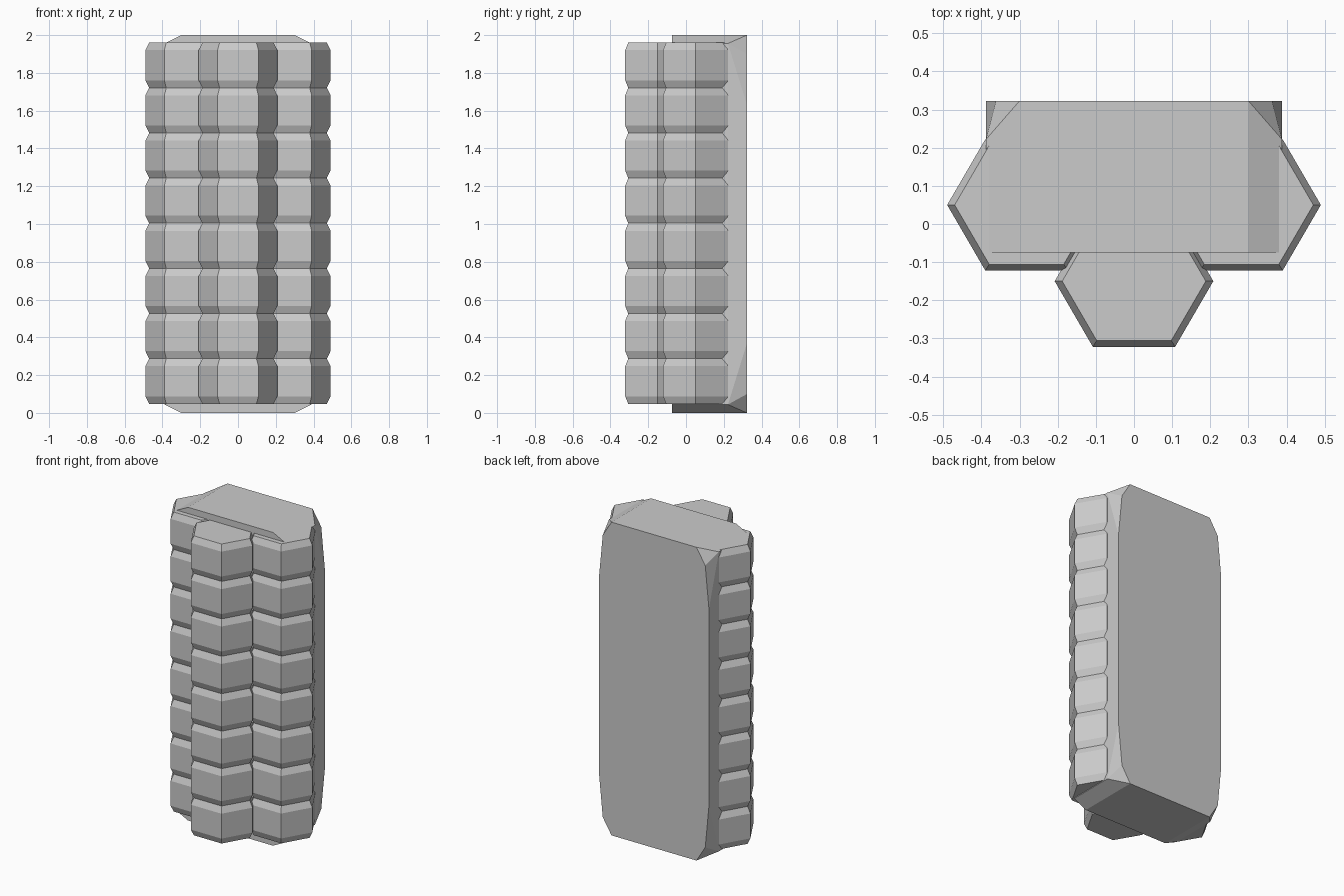
import bpy, bmesh

if "Cube" in bpy.data.objects:
    bpy.data.objects.remove(bpy.data.objects["Cube"])

HEX = [(0.208, 0), (0.108, 0.172), (-0.108, 0.172),
       (-0.208, 0), (-0.108, -0.172), (0.108, -0.172)]
Z0, Z1, COUNT, BEVEL = 0.048, 1.96, 8, 0.04


def finish(bm, name):
    bmesh.ops.recalc_face_normals(bm, faces=bm.faces[:])
    me = bpy.data.meshes.new(name)
    bm.to_mesh(me)
    bm.free()
    ob = bpy.data.objects.new(name, me)
    bpy.context.collection.objects.link(ob)
    return ob


def ribbed_column(name, cx, cy):
    """Hexagonal column of stacked, bevelled segments."""
    step = (Z1 - Z0) / COUNT
    levels = [(Z0, 0.905)]
    for i in range(COUNT):
        z = Z0 + i * step
        levels += [(z + BEVEL, 1.0), (z + step - BEVEL, 1.0), (z + step, 0.905)]
    bm = bmesh.new()
    rings = [[bm.verts.new((cx + x * s, cy + y * s, z)) for x, y in HEX]
             for z, s in levels]
    for a, b in zip(rings, rings[1:]):
        for i in range(6):
            j = (i + 1) % 6
            bm.faces.new((a[i], a[j], b[j], b[i]))
    bm.faces.new(rings[0][::-1])
    bm.faces.new(rings[-1])
    return finish(bm, name)


# three columns: two at the sides, one in front
ribbed_column("left_column", -0.282, 0.05)
ribbed_column("right_column", 0.282, 0.05)
ribbed_column("front_column", 0, -0.15)

# core block with flat back plate and cut corners, mirrored in x and z
CORNER = [(0.30, 0.323, 2.0), (0.362, 0.323, 1.90), (0.388, 0.323, 1.63),
          (0.388, 0.222, 1.956), (0.388, -0.075, 1.956), (0.30, -0.075, 2.0)]
bm = bmesh.new()
for sx in (1, -1):
    for top in (True, False):
        for x, y, z in CORNER:
            bm.verts.new((sx * x, y, z if top else 2 - z))
bmesh.ops.convex_hull(bm, input=bm.verts[:])
bmesh.ops.dissolve_limit(bm, angle_limit=0.01, verts=bm.verts[:], edges=bm.edges[:])
finish(bm, "core_block")
